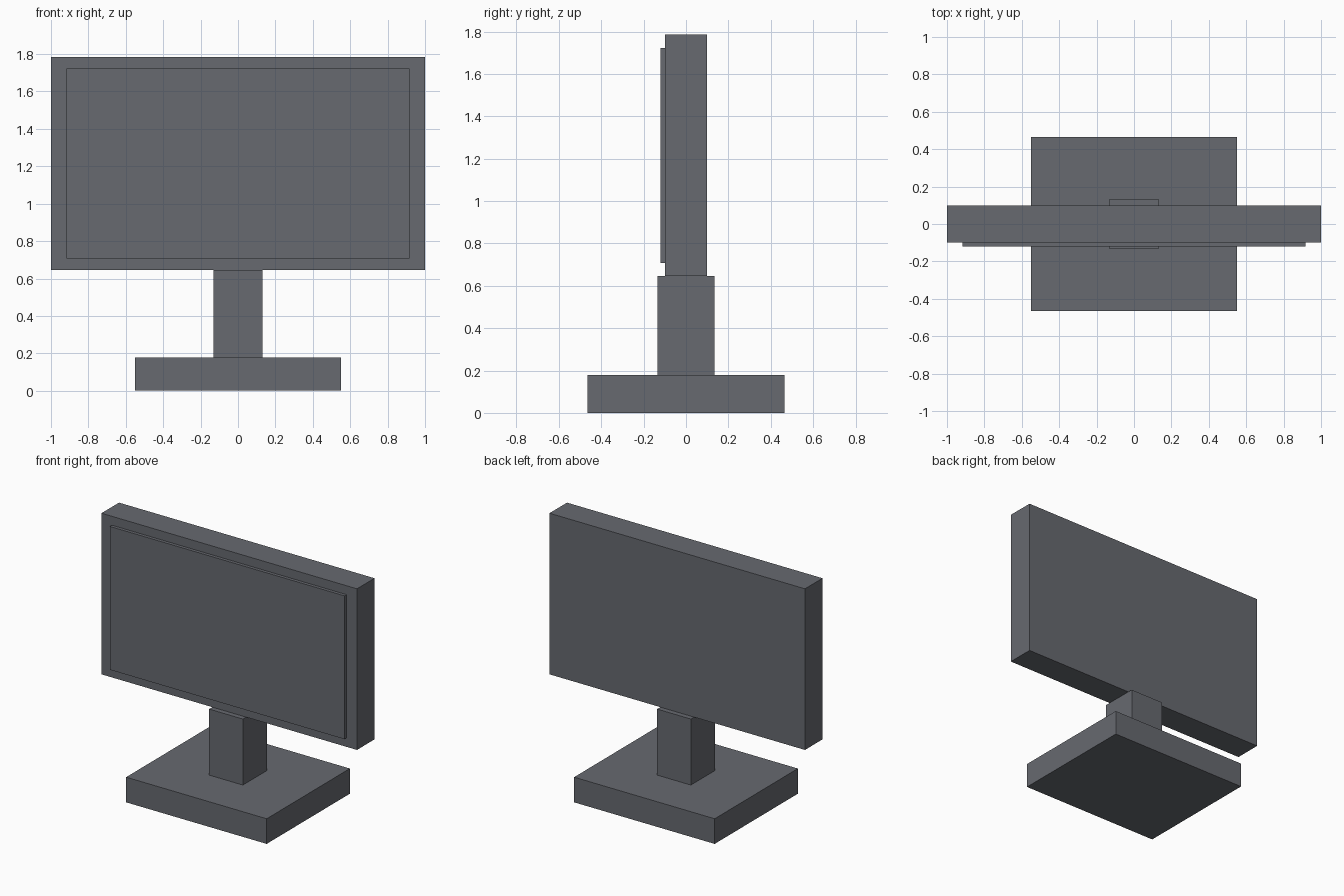
import bpy
import bmesh
from mathutils import Vector

# Remove the default cube
cube = bpy.data.objects.get("Cube")
if cube:
    bpy.data.objects.remove(cube, do_unlink=True)

# Single grey plastic colour
GREY = (0.135, 0.143, 0.162, 1.0)
grey = bpy.data.materials.new("dark_grey_plastic")
grey.use_nodes = True
grey.diffuse_color = GREY
grey.node_tree.nodes["Principled BSDF"].inputs["Base Color"].default_value = GREY


def box(name, low, high):
    """Flat-shaded box between two opposite corners."""
    low, high = Vector(low), Vector(high)
    bm = bmesh.new()
    bmesh.ops.create_cube(bm, size=1)
    bmesh.ops.scale(bm, vec=high - low, verts=bm.verts)
    bmesh.ops.translate(bm, vec=(low + high) / 2, verts=bm.verts)
    mesh = bpy.data.meshes.new(name)
    bm.to_mesh(mesh)
    bm.free()
    mesh.materials.append(grey)
    obj = bpy.data.objects.new(name, mesh)
    bpy.context.collection.objects.link(obj)
    return obj


BASE_TOP = 0.178
NECK_TOP = 0.645

# Stand
box("stand_base", (-0.55, -0.465, 0), (0.55, 0.465, BASE_TOP))
box("stand_neck", (-0.132, -0.134, BASE_TOP), (0.132, 0.134, NECK_TOP))

# Display housing and the raised screen panel on its front
box("display_housing", (-1, -0.098, NECK_TOP), (1, 0.098, 1.785))
box("screen_panel", (-0.918, -0.121, 0.708), (0.918, -0.098, 1.722))
